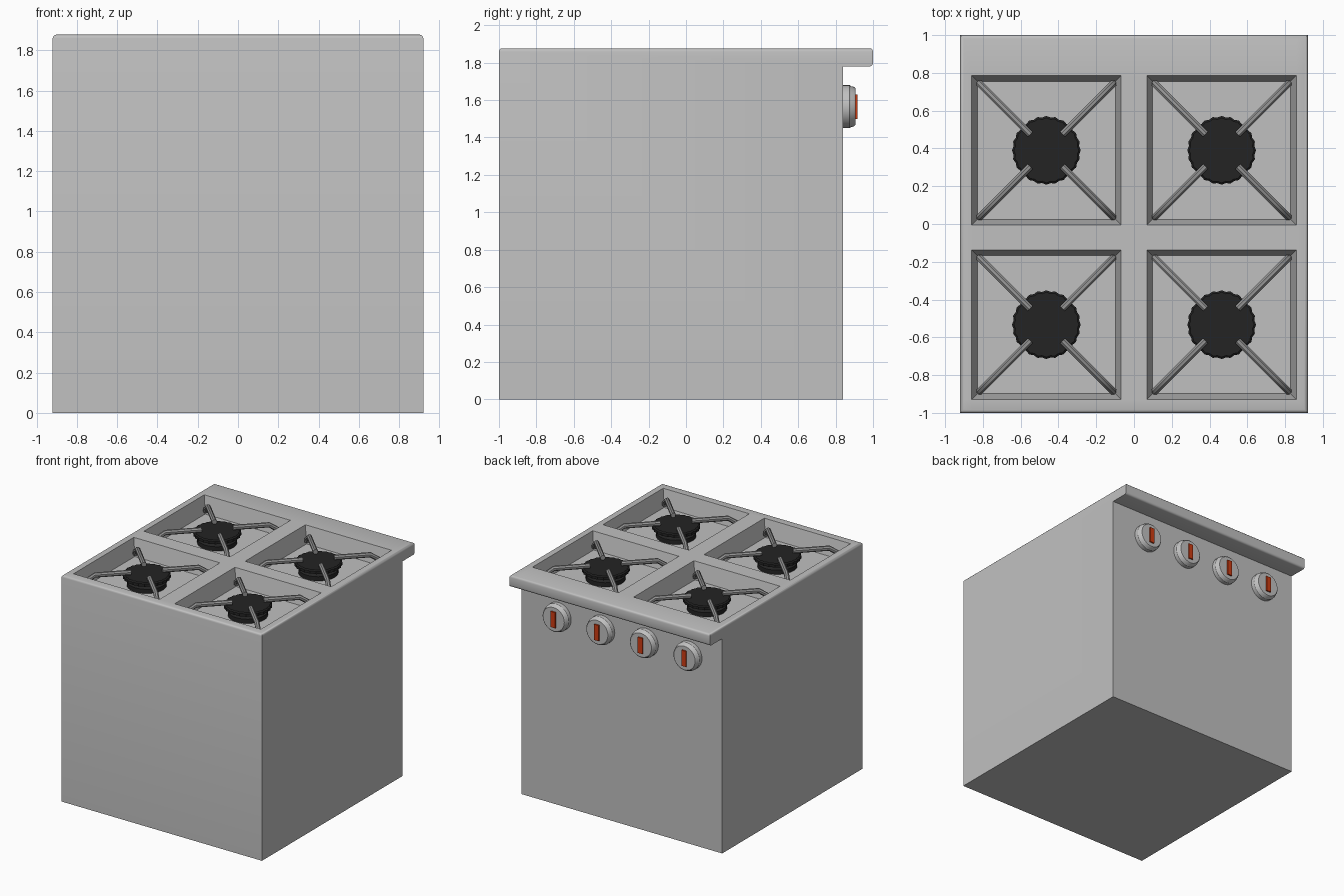
import bpy, bmesh, math
from mathutils import Matrix, Vector

if "Cube" in bpy.data.objects:
    bpy.data.objects.remove(bpy.data.objects["Cube"])


def material(name, rgb):
    m = bpy.data.materials.new(name)
    m.use_nodes = True
    m.diffuse_color = (*rgb, 1)
    m.node_tree.nodes["Principled BSDF"].inputs["Base Color"].default_value = (*rgb, 1)
    return m


STEEL = material("steel grey", (0.53, 0.53, 0.53))
GRATE = material("grate grey", (0.29, 0.29, 0.29))
BLACK = material("burner black", (0.017, 0.017, 0.017))
ORANGE = material("marker orange", (0.62, 0.045, 0.006))


def finish(bm, name, mat, smooth=True):
    bmesh.ops.recalc_face_normals(bm, faces=bm.faces)
    me = bpy.data.meshes.new(name)
    bm.to_mesh(me)
    bm.free()
    me.materials.append(mat)
    ob = bpy.data.objects.new(name, me)
    bpy.context.collection.objects.link(ob)
    if smooth:
        bpy.ops.object.select_all(action='DESELECT')
        ob.select_set(True)
        bpy.context.view_layer.objects.active = ob
        bpy.ops.object.shade_smooth_by_angle(angle=math.radians(35))
    return ob


def lathe(profile, sides, notch=0.0):
    """Capped turned solid around z; notch pulls in every second corner."""
    bm = bmesh.new()
    rings = []
    for r, z in profile:
        ring = []
        for i in range(sides):
            a = math.tau * i / sides
            rr = r - notch * (i % 2)
            ring.append(bm.verts.new((rr * math.cos(a), rr * math.sin(a), z)))
        rings.append(ring)
    for low, high in zip(rings, rings[1:]):
        for i in range(sides):
            j = (i + 1) % sides
            bm.faces.new((low[i], low[j], high[j], high[i]))
    bm.faces.new(rings[0][::-1])
    bm.faces.new(rings[-1])
    return bm


TOP, HALF, DEPTH = 1.877, 0.92, 0.14
WELL = 0.395
WELL_X = (-0.464, 0.464)
WELL_Y = (-0.533, 0.39)
FLOOR = TOP - DEPTH

# Body with the overhanging lip, extruded from its side profile
bm = bmesh.new()
side = [(-1, 0), (0.84, 0), (0.84, 1.78), (1, 1.78), (1, TOP), (-1, TOP)]
face = bm.faces.new([bm.verts.new((-HALF, y, z)) for y, z in side])
new = bmesh.ops.extrude_face_region(bm, geom=[face])["geom"]
bmesh.ops.translate(bm, vec=(2 * HALF, 0, 0),
                    verts=[v for v in new if isinstance(v, bmesh.types.BMVert)])
bmesh.ops.recalc_face_normals(bm, faces=bm.faces)


def is_rounded(e):
    a, b = (v.co for v in e.verts)
    on_top = min(a.z, b.z) > TOP - 0.001
    lip_bottom = min(a.y, b.y) > 0.99 and max(a.z, b.z) < TOP - 0.01
    return on_top or lip_bottom


bmesh.ops.bevel(bm, geom=[e for e in bm.edges if is_rounded(e)], offset=0.018,
                segments=3, profile=0.5, affect='EDGES')


# Burner wells: slice the top face, then sink four panels with sloped walls
def top_faces():
    return [f for f in bm.faces if f.normal.z > 0.999 and f.calc_center_median().z > TOP - 0.001]


for axis, centres in ((Vector((1, 0, 0)), WELL_X), (Vector((0, 1, 0)), WELL_Y)):
    for c in centres:
        for s in (-WELL, WELL):
            faces = top_faces()
            geom = set(faces)
            for f in faces:
                geom.update(f.edges, f.verts)
            bmesh.ops.bisect_plane(bm, geom=list(geom), plane_co=axis * (c + s), plane_no=axis)
            bm.normal_update()


def in_well(f):
    p = f.calc_center_median()
    return any(abs(p.x - x) < 0.1 and abs(p.y - y) < 0.1 for x in WELL_X for y in WELL_Y)


bmesh.ops.inset_individual(bm, faces=[f for f in top_faces() if in_well(f)],
                           thickness=0.042, depth=-DEPTH)
finish(bm, "stove_body", STEEL)


# Grate bar: bent rod from the well corner up and in over the burner
def grate_bar(x, y, angle):
    sides, radius = 8, 0.02
    path = [Vector((r * math.sqrt(2), z))
            for r, z in ((0.352, FLOOR + 0.03), (0.345, FLOOR + 0.055), (0.28, 1.853), (0.085, 1.853))]
    bm = bmesh.new()
    rings = []
    for i, p in enumerate(path):
        d = (path[min(i + 1, len(path) - 1)] - path[max(i - 1, 0)]).normalized()
        ring = []
        for k in range(sides):
            a = math.tau * (k + 0.5) / sides
            across, up = radius * math.cos(a), radius * math.sin(a)
            ring.append(bm.verts.new((p.x + d.y * up, across, p.y - d.x * up)))
        rings.append(ring)
    for a, b in zip(rings, rings[1:]):
        for k in range(sides):
            j = (k + 1) % sides
            bm.faces.new((a[k], a[j], b[j], b[k]))
    bm.faces.new(rings[0])
    bm.faces.new(rings[-1])
    bm.transform(Matrix.Translation((x, y, 0)) @ Matrix.Rotation(angle, 4, 'Z'))
    finish(bm, "grate_bar", GRATE)


# Burners: base, neck and notched cap, each under four bars
for x in WELL_X:
    for y in WELL_Y:
        place = Matrix.Translation((x, y, FLOOR))
        bm = lathe([(0.15, 0), (0.15, 0.035), (0.12, 0.045), (0.12, 0.07)], 32)
        bm.transform(place)
        finish(bm, "burner_base", BLACK)
        bm = lathe([(0.15, 0.06), (0.182, 0.07), (0.182, 0.092), (0.172, 0.1)], 48, 0.007)
        bm.transform(place)
        finish(bm, "burner_cap", BLACK, smooth=False)
        for q in range(4):
            grate_bar(x, y, math.pi / 4 + q * math.pi / 2)

# Control knobs with raised markers, below the lip
for i in range(4):
    place = Matrix.Translation((0.58 - 0.4 * i, 0.84, 1.565))
    bm = lathe([(0.115, -0.005), (0.115, 0.035), (0.109, 0.043), (0.106, 0.058), (0.098, 0.066)], 32)
    bm.transform(place @ Matrix.Rotation(-math.pi / 2, 4, 'X'))
    finish(bm, "control_knob", STEEL)
    bm = bmesh.new()
    bmesh.ops.create_cube(bm, size=1)
    bm.transform(place @ Matrix.Translation((0, 0.067, 0)) @ Matrix.Diagonal((0.042, 0.02, 0.13, 1)))
    finish(bm, "knob_marker", ORANGE, smooth=False)
